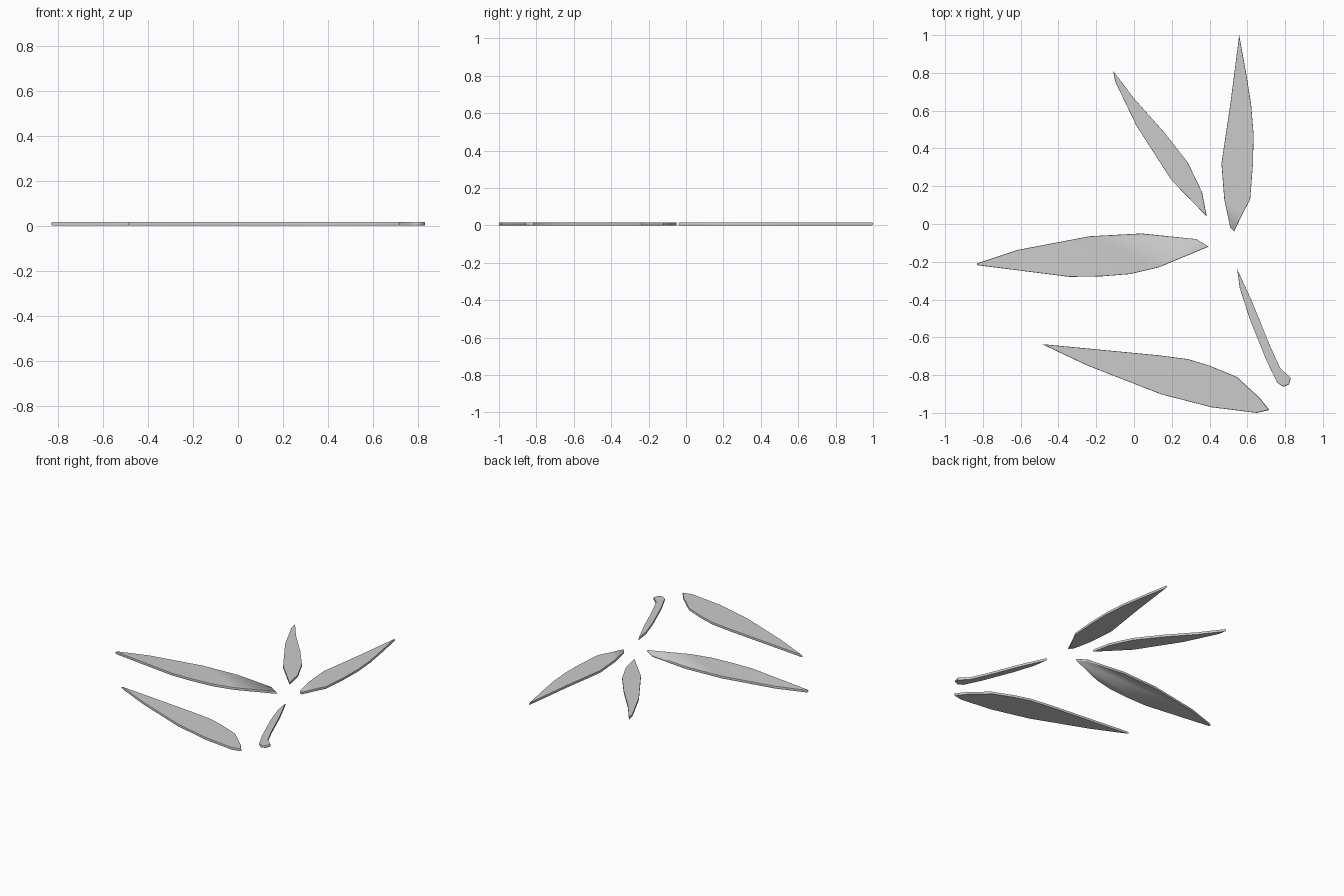
import bpy, bmesh
from mathutils import Vector

THICK = 0.016


def leaf(name, outline):
    """Thin leaf slab with a softly rounded rim, built from its outline."""
    pts = [Vector(p) for p in outline]
    mid = sum(pts, Vector((0, 0))) / len(pts)
    bm = bmesh.new()
    rings = []
    for z, s in ((0, 0.99), (THICK * 0.3, 1), (THICK * 0.7, 1), (THICK, 0.99)):
        rings.append([bm.verts.new((*(mid + (p - mid) * s), z)) for p in pts])
    n = len(pts)
    for low, high in zip(rings, rings[1:]):
        for i in range(n):
            j = (i + 1) % n
            bm.faces.new((low[i], low[j], high[j], high[i]))
    bm.faces.new(rings[0])
    bm.faces.new(rings[-1])
    bmesh.ops.recalc_face_normals(bm, faces=bm.faces)
    for f in bm.faces:
        f.smooth = True
    mesh = bpy.data.meshes.new(name)
    bm.to_mesh(mesh)
    bm.free()
    obj = bpy.data.objects.new(name, mesh)
    bpy.context.collection.objects.link(obj)
    bpy.context.view_layer.objects.active = obj
    obj.select_set(True)
    bpy.ops.object.shade_smooth_by_angle(angle=1.0)
    obj.select_set(False)


# Upright leaf at the back
leaf("leaf_back", [
    (0.557, 1.0), (0.595, 0.79), (0.62, 0.635), (0.633, 0.475), (0.63, 0.32),
    (0.615, 0.13), (0.575, 0.055), (0.53, -0.04), (0.51, -0.02),
    (0.478, 0.13), (0.463, 0.32), (0.51, 0.635)])

# Slanted leaf at the back left
leaf("leaf_back_left", [
    (-0.11, 0.81), (0, 0.665), (0.16, 0.485), (0.285, 0.325), (0.36, 0.17),
    (0.385, 0.04), (0.2, 0.23), (0.013, 0.52), (-0.1, 0.755)])

# Long leaf on the left
leaf("leaf_left", [
    (-0.83, -0.208), (-0.62, -0.138), (-0.235, -0.065), (0.04, -0.05),
    (0.33, -0.08), (0.395, -0.12), (0.13, -0.23), (-0.02, -0.265),
    (-0.17, -0.277), (-0.34, -0.28), (-0.83, -0.218)])

# Long leaf at the front
leaf("leaf_front", [
    (-0.487, -0.636), (0.13, -0.695), (0.285, -0.715), (0.4, -0.75),
    (0.545, -0.81), (0.665, -0.92), (0.717, -0.985), (0.65, -1.0),
    (0.41, -0.97), (0.145, -0.902), (-0.245, -0.75)])

# Narrow stalk at the front right
leaf("stalk", [
    (0.546, -0.238), (0.625, -0.41), (0.72, -0.645), (0.775, -0.765),
    (0.83, -0.815), (0.82, -0.85), (0.79, -0.862), (0.758, -0.84),
    (0.7, -0.72), (0.61, -0.495), (0.56, -0.34)])
